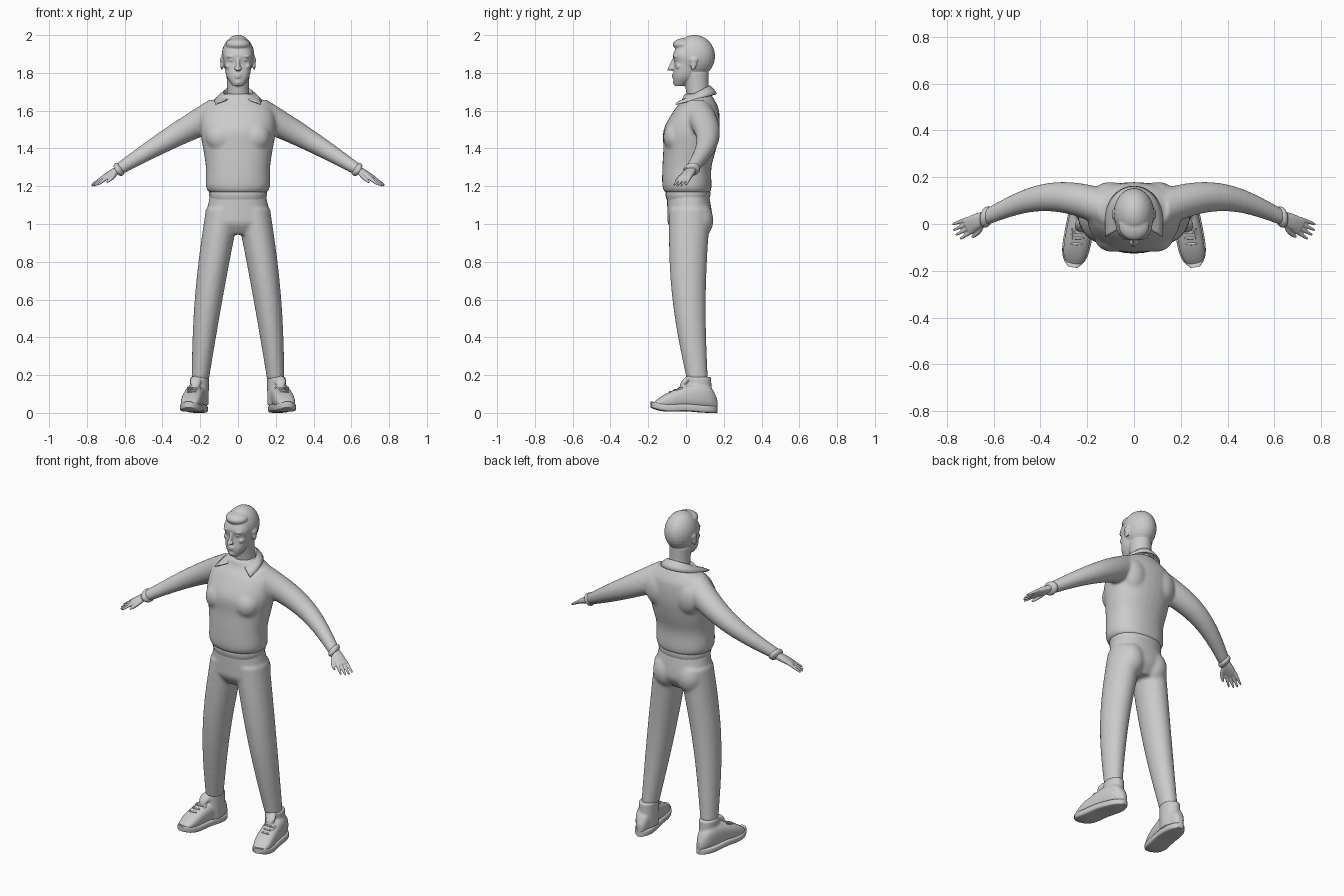
import bpy, bmesh, math
from mathutils import Vector, Matrix

default_cube = bpy.data.objects.get("Cube")
if default_cube:
    bpy.data.objects.remove(default_cube)

tone = (.6, .6, .6, 1)
grey = bpy.data.materials.new("plain_grey")
grey.use_nodes = True
grey.diffuse_color = tone
grey.node_tree.nodes["Principled BSDF"].inputs["Base Color"].default_value = tone

UP = Vector((0, 0, 1))
ARM = Vector((.85, 0, -.53))
FOOT = Vector((.18, -1, 0))
HAND = Vector((.16, -.08, -.09)).normalized()
ACROSS = UP.cross(HAND).normalized()


def spline(rows, steps=5):
    """Catmull-Rom through rows of numbers."""
    out = []
    for i in range(len(rows) - 1):
        before, here, there = rows[max(i - 1, 0)], rows[i], rows[i + 1]
        after = rows[min(i + 2, len(rows) - 1)]
        for k in range(steps):
            t = k / steps
            out.append([b + t / 2 * (c - a + t * (2 * a - 5 * b + 4 * c - d + t * (3 * (b - c) + d - a)))
                        for a, b, c, d in zip(before, here, there, after)])
    return out + [rows[-1]]


def loft(bm, rows, normal=UP, power=1, segments=32):
    """Closed tube through rings (centre, half width, half depth) that face the normal."""
    normal = normal.normalized()
    side = Vector((1, 0, 0)) if normal == UP else UP.cross(normal).normalized()
    other = normal.cross(side)
    rings = []
    for centre, width, depth in rows:
        ring = []
        for k in range(segments):
            angle = math.tau * k / segments
            c, s = (math.copysign(abs(f(angle)) ** power, f(angle)) for f in (math.cos, math.sin))
            ring.append(bm.verts.new(Vector(centre) + side * width * c + other * depth * s))
        rings.append(ring)
    for low, high in zip(rings, rings[1:]):
        for k in range(segments):
            j = (k + 1) % segments
            bm.faces.new((low[k], low[j], high[j], high[k]))
    bm.faces.new(rings[0][::-1])
    bm.faces.new(rings[-1])


def limb(bm, start, end, first, last, bow=(0, 0, 0), swell=0, normal=UP, power=1, segments=24):
    """Tapered tube from start to end, bowed sideways and swollen in the middle."""
    rows = []
    for k in range(17):
        t = k / 16
        arch = math.sin(math.pi * t)
        centre = Vector(start).lerp(Vector(end), t) + Vector(bow) * arch
        width, depth = (a + (b - a) * t + swell * arch for a, b in zip(first, last))
        rows.append((centre, width, depth))
    loft(bm, rows, normal, power, segments)


def upright(bm, profile, power):
    """Body of (height, forward shift, half width, half depth) rows, smoothed."""
    loft(bm, [((0, y, z), width, depth) for z, y, width, depth in spline(profile)], power=power)


def blob(bm, centre, radii, turn=0):
    matrix = Matrix.Translation(centre) @ Matrix.Rotation(turn, 4, 'X') @ Matrix.Diagonal((*radii, 1))
    bmesh.ops.create_uvsphere(bm, u_segments=24, v_segments=16, radius=1, matrix=matrix)


def mirror_all(bm):
    """Copy everything so far to the other side."""
    copies = bmesh.ops.duplicate(bm, geom=bm.verts[:] + bm.edges[:] + bm.faces[:])["geom"]
    for item in copies:
        if isinstance(item, bmesh.types.BMVert):
            item.co.x *= -1
    bmesh.ops.reverse_faces(bm, faces=[item for item in copies if isinstance(item, bmesh.types.BMFace)])


def finish(bm, name, voxel=0, smooth=5, thickness=0):
    mesh = bpy.data.meshes.new(name)
    bm.to_mesh(mesh)
    bm.free()
    mesh.materials.append(grey)
    part = bpy.data.objects.new(name, mesh)
    bpy.context.collection.objects.link(part)
    if thickness:
        solid = part.modifiers.new("thickness", 'SOLIDIFY')
        solid.thickness, solid.offset = thickness, 0
    if voxel:
        blend = part.modifiers.new("blend", 'REMESH')
        blend.mode, blend.voxel_size, blend.use_smooth_shade = 'VOXEL', voxel, True
        soften = part.modifiers.new("soften", 'SMOOTH')
        soften.factor, soften.iterations = .5, smooth
    bpy.ops.object.select_all(action='DESELECT')
    part.select_set(True)
    bpy.context.view_layer.objects.active = part
    bpy.ops.object.shade_smooth_by_angle(angle=math.radians(50))


# Shirt: sleeves, chest and back muscles, body with a bloused hem
bm = bmesh.new()
limb(bm, start=(.1, .06, 1.59), end=(.63, .03, 1.29), first=(.085, .085), last=(.036, .032),
     bow=(0, .07, .01), normal=ARM, segments=32)
blob(bm, centre=(.09, -.055, 1.46), radii=(.08, .065, .08))
blob(bm, centre=(.1, .12, 1.53), radii=(.08, .06, .1))
mirror_all(bm)
upright(bm, [(1.165, .01, .15, .12), (1.2, .005, .17, .13), (1.3, .005, .17, .13), (1.4, .02, .185, .14),
             (1.5, .03, .2, .148), (1.6, .055, .19, .12), (1.65, .065, .14, .09), (1.69, .06, .08, .07)],
        power=.9)
finish(bm, "shirt", voxel=.009, smooth=8)

# Waistband of the shirt
bm = bmesh.new()
limb(bm, start=(0, .01, 1.13), end=(0, .01, 1.19), first=(.147, .113), last=(.147, .113), swell=.006, power=.9)
finish(bm, "shirt_waistband")

# Sleeve cuffs
bm = bmesh.new()
limb(bm, start=(.617, .038, 1.297), end=(.645, .022, 1.28), first=(.035, .03), last=(.034, .028),
     swell=.009, normal=ARM)
mirror_all(bm)
finish(bm, "sleeve_cuffs")

# Open collar, folded over and drawn out into two points
bm = bmesh.new()
strips = []
for i in range(-20, 21):
    turn = 2.45 * i / 20
    point = (i / 20) ** 4
    s, c = math.sin(turn), math.cos(turn)
    strip = []
    for radius, height, slope, reach in ((.066, 1.665, .035, 0), (.077, 1.69, .04, 0),
                                         (.097, 1.676, .033, .025), (.11, 1.66, .027, .05)):
        pull = reach * point
        place = (radius * s + math.copysign(pull, i), .05 + radius * c - pull * .4, height + slope * c - pull * .1)
        strip.append(bm.verts.new(place))
    strips.append(strip)
for left, right in zip(strips, strips[1:]):
    for k in range(3):
        bm.faces.new((left[k], left[k + 1], right[k + 1], right[k]))
finish(bm, "collar", thickness=.008)

# Trousers: two legs and seat blended into the hips
bm = bmesh.new()
limb(bm, start=(.2, .06, .175), end=(.08, .02, 1.08), first=(.046, .056), last=(.09, .11),
     bow=(.012, -.025, 0), swell=.007, segments=32)
blob(bm, centre=(.08, .065, 1.02), radii=(.08, .08, .1))
mirror_all(bm)
upright(bm, [(.945, .02, .08, .08), (1, .02, .167, .115), (1.05, .02, .168, .119), (1.165, .01, .146, .11)],
        power=.9)
finish(bm, "trousers", voxel=.009, smooth=6)


# Shoes share one outline that runs from heel to toe
def foot(bm, half_width, power, low, high):
    rows = []
    for k in range(21):
        t = k / 20
        rounding = max(.3, math.sqrt(1 - abs(2 * t - 1) ** 4))
        bottom, top = low(t), high(t, rounding)
        width = half_width * rounding * (.9 + .1 * t)
        rows.append(((.2 + .063 * t, .165 - .35 * t, (bottom + top) / 2), width, (top - bottom) / 2))
    loft(bm, rows, FOOT, power)


def sole_bottom(t):
    return .028 * t ** 6 + .008 * math.sin(math.pi * t) ** 4


# Shoe uppers with ankle and tongue
bm = bmesh.new()
foot(bm, .057, .75, lambda t: .02 + sole_bottom(t) / 2,
     lambda t, rounding: .03 + (.04 + .1 * math.cos(t * math.pi / 2)) * rounding)
limb(bm, start=(.206, .07, .04), end=(.203, .066, .19), first=(.05, .07), last=(.05, .067))
blob(bm, centre=(.225, -.005, .165), radii=(.03, .016, .04), turn=-.7)
mirror_all(bm)
finish(bm, "shoe_uppers", voxel=.006)

# Soles with a raised toe and arch
bm = bmesh.new()
foot(bm, .063, .4, sole_bottom, lambda t, rounding: sole_bottom(t) + .03 + .01 * rounding)
mirror_all(bm)
finish(bm, "shoe_soles")

# Lace panel edges and crossing laces
bm = bmesh.new()
for side in (-1, 1):
    limb(bm, start=(.232 + side * .033, -.02, .133), end=(.247 + side * .02, -.1, .095),
         first=(.005, .006), last=(.005, .006), normal=FOOT, segments=10)
for k in range(3):
    blob(bm, centre=(.235 + .005 * k, -.035 - .025 * k, .133 - .011 * k), radii=(.026, .006, .005))
mirror_all(bm)
finish(bm, "shoe_laces")


# Hands: palm, four fingers and thumb
def hand_point(along, across, down=0):
    return Vector((.63, .032, 1.289)) + HAND * along + ACROSS * across - UP * down


bm = bmesh.new()
limb(bm, hand_point(0, 0), hand_point(.11, 0), first=(.025, .019), last=(.034, .01), swell=.004,
     normal=HAND, power=.85)
for finger in range(4):
    across = .027 - .018 * finger
    length = .06 + .028 * math.sin(.7 + .6 * finger)
    limb(bm, hand_point(.085, across), hand_point(.085 + length, across * 1.3, .01),
         first=(.01, .01), last=(.005, .005), swell=.001, normal=HAND, segments=14)
limb(bm, hand_point(.025, -.014, .004), hand_point(.108, -.05, .02), first=(.013, .013), last=(.006, .006),
     bow=ACROSS * -.01, swell=.002, normal=HAND, segments=14)
mirror_all(bm)
finish(bm, "hands", voxel=.0036, smooth=3)

# Head: eyes, brows, cheeks, nostrils and ears in pairs
bm = bmesh.new()
blob(bm, centre=(.034, -.05, 1.868), radii=(.013, .014, .009))
blob(bm, centre=(.034, -.052, 1.887), radii=(.027, .016, .008))
blob(bm, centre=(.047, -.036, 1.835), radii=(.02, .02, .018))
blob(bm, centre=(.012, -.079, 1.823), radii=(.008, .011, .008))
blob(bm, centre=(.087, .042, 1.868), radii=(.008, .022, .017), turn=.2)
blob(bm, centre=(.086, .04, 1.845), radii=(.008, .016, .03), turn=-.15)
mirror_all(bm)

# Jaw and face, skull, hair over the forehead, neck
upright(bm, [(1.73, -.035, .026, .025), (1.78, -.01, .06, .058), (1.85, .004, .073, .065),
             (1.9, .006, .078, .074), (1.97, .02, .05, .05)], power=.85)
blob(bm, centre=(0, .045, 1.888), radii=(.087, .109, .113))
blob(bm, centre=(0, -.006, 1.95), radii=(.066, .064, .034))
limb(bm, start=(0, .07, 1.62), end=(0, .05, 1.8), first=(.064, .062), last=(.062, .07), swell=-.005)

# Nose, lips and chin
limb(bm, start=(0, -.055, 1.89), end=(0, -.08, 1.812), first=(.009, .01), last=(.011, .022))
for height, width in ((1.791, .024), (1.778, .02)):
    blob(bm, centre=(0, -.061, height), radii=(width, .015, .006))
blob(bm, centre=(0, -.054, 1.75), radii=(.02, .016, .015))
finish(bm, "head_and_neck", voxel=.0045, smooth=3)
